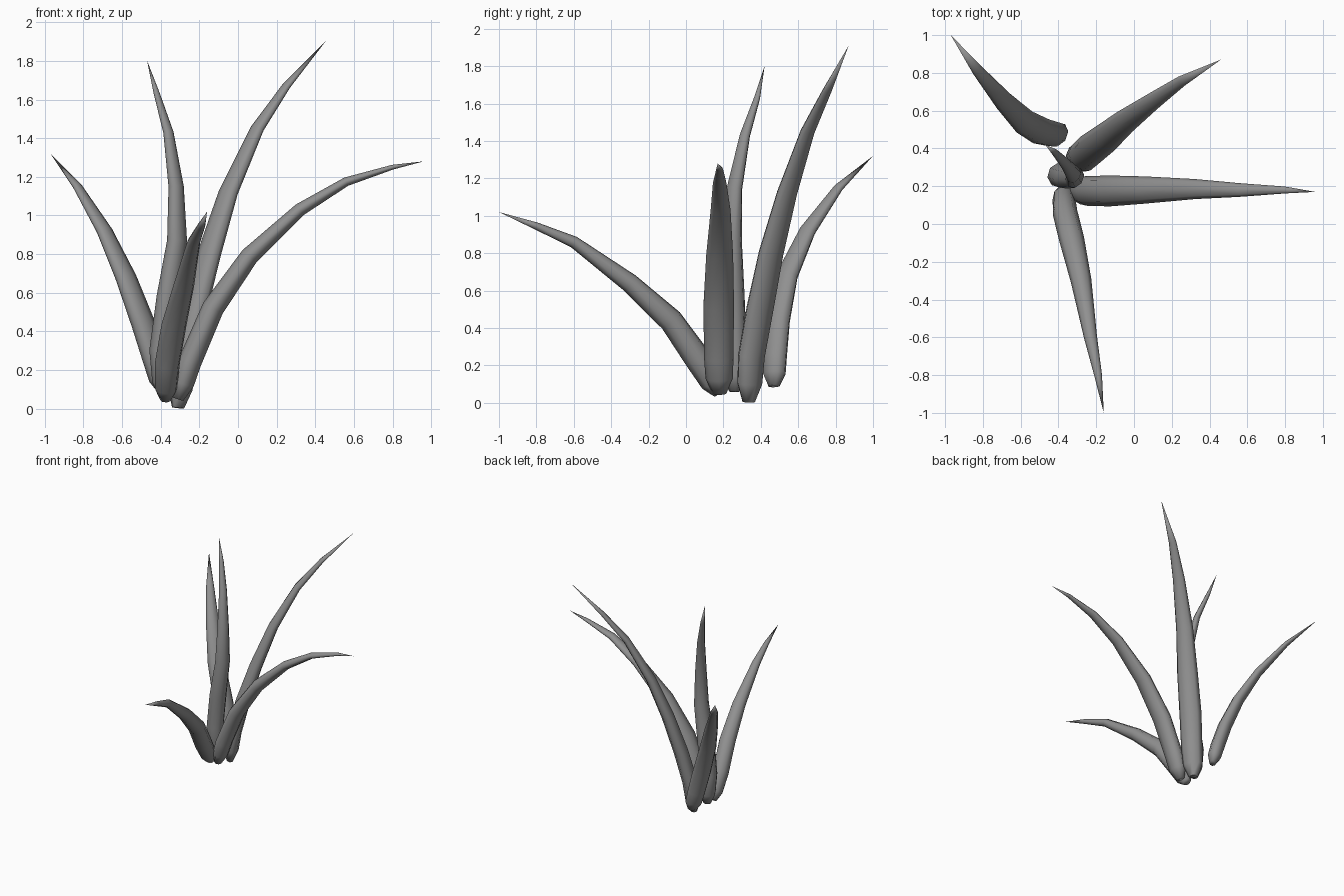
import bpy
import bmesh
import math
from mathutils import Vector

if "Cube" in bpy.data.objects:
    bpy.data.objects.remove(bpy.data.objects["Cube"])

SIDES = 8
# Half width and half thickness along a leaf: (fraction of length, width, thickness)
PROFILE = [(0, .035, .03), (.045, .070, .060), (.15, .078, .066), (.3, .078, .059),
           (.45, .068, .050), (.6, .054, .038), (.75, .038, .027),
           (.9, .020, .015), (1, 0, 0)]

# Dark grey leaf colour
grey = bpy.data.materials.new("leaf_grey")
grey.diffuse_color = (.28, .28, .28, 1)
grey.use_nodes = True
grey.node_tree.nodes["Principled BSDF"].inputs["Base Color"].default_value = grey.diffuse_color


def section(t):
    for (t0, w0, h0), (t1, w1, h1) in zip(PROFILE, PROFILE[1:]):
        if t <= t1:
            f = (t - t0) / (t1 - t0)
            return w0 + (w1 - w0) * f, h0 + (h1 - h0) * f
    return 0, 0


def make_leaf(name, path, heading, wide=1.0, thick=1.0):
    pts = [Vector(p) for p in path]
    # extra ring just above the blunt root
    d = pts[1] - pts[0]
    total = sum((b - a).length for a, b in zip(pts, pts[1:]))
    pts.insert(1, pts[0] + d.normalized() * total * .045)
    side = Vector((-heading[1], heading[0], 0)).normalized()
    bm = bmesh.new()
    rings, run = [], 0
    for i, p in enumerate(pts[:-1]):
        if i:
            run += (p - pts[i - 1]).length
        w, h = section(run / total)
        tangent = (pts[i + 1] - pts[max(i - 1, 0)]).normalized()
        u = (side - tangent * side.dot(tangent)).normalized()
        v = tangent.cross(u)
        ring = []
        for k in range(SIDES):
            a = math.tau * k / SIDES
            ring.append(bm.verts.new(p + u * math.cos(a) * w * wide + v * math.sin(a) * h * thick))
        rings.append(ring)
    # skin, root cap and pointed tip
    tip = bm.verts.new(pts[-1])
    bm.faces.new(rings[0][::-1])
    for k in range(SIDES):
        n = (k + 1) % SIDES
        for a, b in zip(rings, rings[1:]):
            bm.faces.new((a[k], a[n], b[n], b[k]))
        bm.faces.new((rings[-1][k], rings[-1][n], tip))
    bmesh.ops.recalc_face_normals(bm, faces=bm.faces)
    mesh = bpy.data.meshes.new(name)
    bm.to_mesh(mesh)
    bm.free()
    mesh.materials.append(grey)
    ob = bpy.data.objects.new(name, mesh)
    bpy.context.collection.objects.link(ob)
    bpy.ops.object.select_all(action='DESELECT')
    ob.select_set(True)
    bpy.context.view_layer.objects.active = ob
    bpy.ops.object.shade_smooth_by_angle(angle=math.radians(75))


make_leaf("leaf_back_left", [
    (-.385, .47, .09), (-.43, .475, .25), (-.49, .49, .44), (-.58, .54, .68),
    (-.69, .65, .92), (-.83, .815, 1.15), (-.97, 1.0, 1.32)], (-.8, .6), .98, .85)
make_leaf("leaf_right", [
    (-.31, .18, .05), (-.25, .175, .24), (-.13, .175, .52), (.06, .18, .79),
    (.32, .185, 1.03), (.56, .18, 1.175), (.8, .18, 1.25), (.96, .17, 1.28)], (1, 0), 1.05, .95)
make_leaf("leaf_tall_back", [
    (-.31, .335, .005), (-.28, .35, .25), (-.23, .395, .5), (-.15, .455, .8),
    (-.05, .54, 1.12), (.10, .65, 1.45), (.25, .755, 1.67), (.46, .87, 1.91)], (.8, .6), 1.1, .9)
make_leaf("leaf_upright", [
    (-.38, .26, .06), (-.395, .26, .3), (-.36, .25, .58), (-.315, .245, .87),
    (-.32, .26, 1.15), (-.36, .315, 1.43), (-.42, .38, 1.63), (-.47, .42, 1.8)], (-.8, .6), .88, .95)
make_leaf("leaf_front", [
    (-.375, .18, .05), (-.365, .06, .24), (-.33, -.08, .44), (-.28, -.3, .64),
    (-.23, -.6, .86), (-.19, -.8, .945), (-.16, -1.0, 1.02)], (.2, -1), .85, 1.1)
